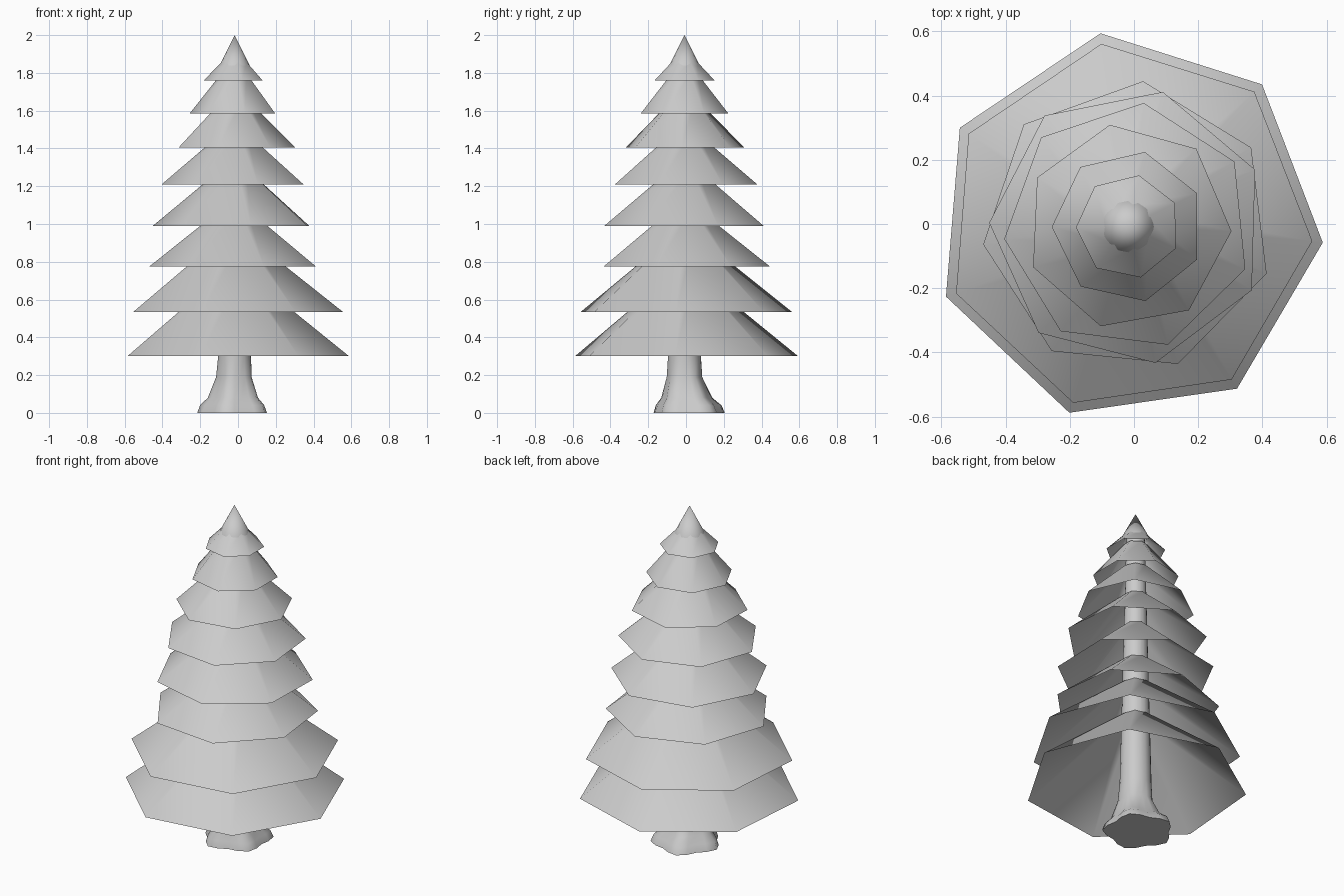
import bpy, bmesh
from math import cos, sin, radians, tau

if "Cube" in bpy.data.objects:
    bpy.data.objects.remove(bpy.data.objects["Cube"])

CX, CY = -0.018, -0.008   # trunk axis


def loft(name, rings, cap_bottom=False, apex=None):
    """Skin a stack of equal-sized point rings (bottom to top)."""
    bm = bmesh.new()
    loops = [[bm.verts.new(p) for p in ring] for ring in rings]
    n = len(loops[0])
    for a, b in zip(loops, loops[1:]):
        for i in range(n):
            j = (i + 1) % n
            bm.faces.new((a[i], a[j], b[j], b[i])).smooth = True
    if apex:
        tip = bm.verts.new(apex)
        for i in range(n):
            bm.faces.new((loops[-1][i], loops[-1][(i + 1) % n], tip)).smooth = True
    if cap_bottom:
        bm.faces.new(loops[0][::-1])
        for e in bm.edges:
            if all(v in loops[0] for v in e.verts):
                e.smooth = False
    me = bpy.data.meshes.new(name)
    bm.to_mesh(me)
    bm.free()
    ob = bpy.data.objects.new(name, me)
    bpy.context.collection.objects.link(ob)
    return ob


def ring(r, z, n, phase=0.0, lobe=0.0, dy=0.0):
    """Ring of n points; lobe adds five root bulges."""
    pts = []
    for i in range(n):
        a = radians(phase) + tau * i / n
        rr = r + lobe * cos(5 * (a - radians(108)))
        pts.append((CX + rr * cos(a), CY + dy + rr * sin(a), z))
    return pts


# Branch tiers: open seven-sided skirts (rim z, rim radius, rotation, height to virtual apex)
tiers = [
    (0.30, 0.608, -4.7, 0.49),
    (0.535, 0.575, -4.5, 0.455),
    (0.775, 0.455, -18.7, 0.36),
    (0.99, 0.433, -27.3, 0.36),
    (1.21, 0.388, -20.0, 0.33),
    (1.405, 0.322, -2.6, 0.32),
    (1.585, 0.238, -25.5, 0.30),
    (1.76, 0.163, -24.7, 0.17),
]
for k, (z, r, ph, h) in enumerate(tiers, 1):
    top = 0.07
    loft(f"branch_tier_{k}", [ring(r, z, 7, ph), ring(top, z + h * (1 - top / r), 7, ph)])

# Pointed tree top
loft("tree_top", [ring(0.08, 1.84, 16)], apex=(CX, CY, 2.0))

# Trunk with flared roots
loft("trunk", [
    ring(0.180, 0.0, 20, 0, 0.018, 0.025),
    ring(0.165, 0.04, 20, 0, 0.018, 0.022),
    ring(0.130, 0.08, 20, 0, 0.012, 0.012),
    ring(0.094, 0.19, 20, 0, 0.004),
    ring(0.087, 0.30, 20),
    ring(0.050, 1.85, 20),
], cap_bottom=True)
